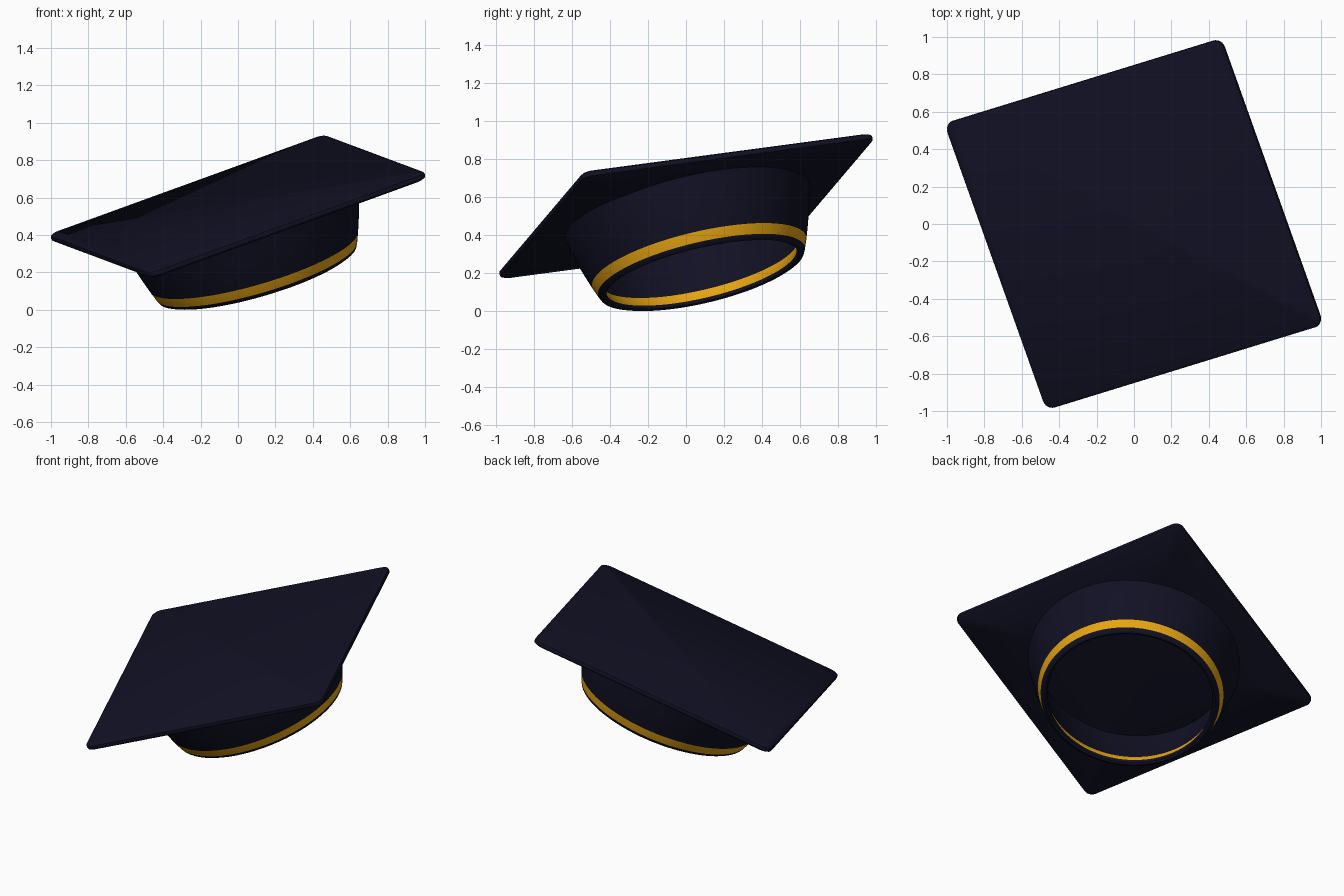
import bpy, bmesh, math
from mathutils import Matrix, Vector

if "Cube" in bpy.data.objects:
    bpy.data.objects.remove(bpy.data.objects["Cube"])


def material(name, rgb):
    m = bpy.data.materials.new(name)
    m.diffuse_color = (*rgb, 1)
    m.use_nodes = True
    m.node_tree.nodes["Principled BSDF"].inputs["Base Color"].default_value = m.diffuse_color
    return m


navy = material("navy cloth", (0.0055, 0.0055, 0.018))
gold = material("gold band", (0.79, 0.37, 0.006))

# Tilted frame shared by the board and the crown
u = Vector((0.903, 0.278, 0.328)).normalized()
n = u.cross(Vector((-0.334, 0.934, 0.124))).normalized()
v = n.cross(u)
frame = Matrix.Translation((0, 0, 0.555)) @ Matrix((u, v, n)).transposed().to_4x4()


def skin(bm, rings, closed):
    """Join successive rings of points with quads."""
    rows = [[bm.verts.new(p) for p in r] for r in rings]
    pairs = list(zip(rows, rows[1:])) + ([(rows[-1], rows[0])] if closed else [])
    for a, b in pairs:
        for i in range(len(a)):
            j = (i + 1) % len(a)
            bm.faces.new((a[i], a[j], b[j], b[i]))
    if not closed:
        bm.faces.new(rows[0])
        bm.faces.new(rows[-1])


def finish(bm, name, mats, angle):
    bmesh.ops.recalc_face_normals(bm, faces=bm.faces)
    bm.transform(frame)
    me = bpy.data.meshes.new(name)
    bm.to_mesh(me)
    bm.free()
    ob = bpy.data.objects.new(name, me)
    bpy.context.collection.objects.link(ob)
    for m in mats:
        me.materials.append(m)
    bpy.ops.object.select_all(action='DESELECT')
    ob.select_set(True)
    bpy.context.view_layer.objects.active = ob
    bpy.ops.object.shade_smooth_by_angle(angle=math.radians(angle))
    return ob


def rounded_square(half, r, z, steps=6):
    pts = []
    for k in range(4):
        cx, cy = [(1, 1), (-1, 1), (-1, -1), (1, -1)][k]
        for s in range(steps + 1):
            a = math.pi / 2 * (k + s / steps)
            pts.append((cx * (half - r) + r * math.cos(a),
                        cy * (half - r) + r * math.sin(a), z))
    return pts


# Square board: soft edges, underside dipping slightly toward the crown
bm = bmesh.new()
skin(bm, [rounded_square(*p) for p in (
    (0.45, 0.03, -0.034), (0.805, 0.05, -0.021), (0.818, 0.05, -0.012),
    (0.82, 0.05, 0.0), (0.818, 0.05, 0.012), (0.805, 0.045, 0.02))], False)
board = finish(bm, "board", [navy], 40)

# Hollow flared crown; the gold band runs round outside and inside
profile = [(0.668, -0.005), (0.648, -0.08), (0.622, -0.18), (0.6, -0.25),
           (0.579, -0.312), (0.559, -0.365), (0.55, -0.383), (0.534, -0.39),
           (0.52, -0.384), (0.514, -0.367), (0.53, -0.318), (0.55, -0.24),
           (0.575, -0.14), (0.6, -0.01)]
bm = bmesh.new()
SIDES = 72
skin(bm, [[(r * math.cos(2 * math.pi * i / SIDES), r * math.sin(2 * math.pi * i / SIDES), z)
           for i in range(SIDES)] for r, z in profile], True)
for f in bm.faces:
    zs = [w.co.z for w in f.verts]
    f.material_index = int(min(zs) > -0.37 and max(zs) < -0.3)
crown = finish(bm, "crown", [navy, gold], 45)

# Rest on the ground
low = min(w.co.z for w in crown.data.vertices)
for ob in (board, crown):
    ob.data.transform(Matrix.Translation((0, 0, -low)))
